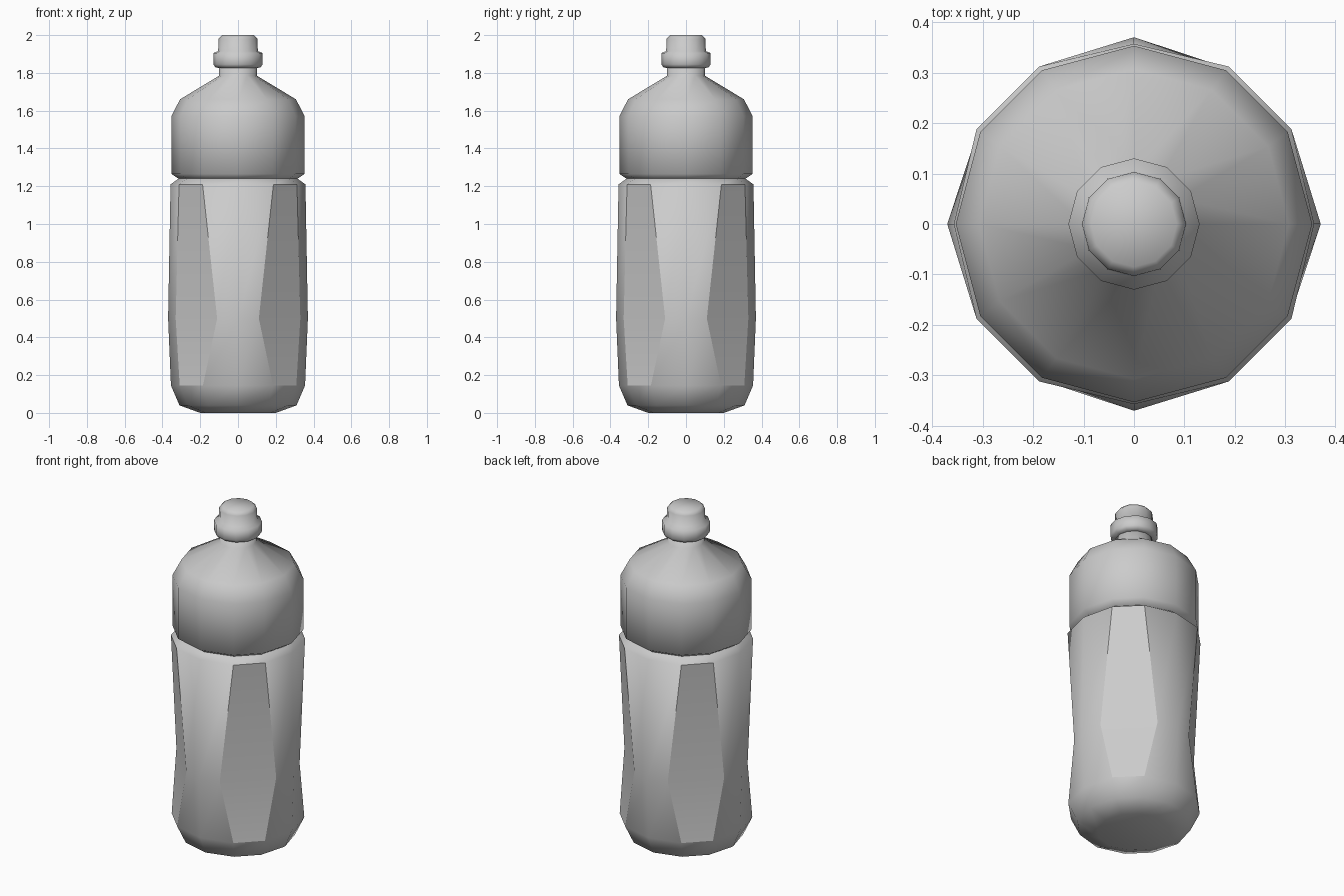
import bpy, bmesh, math

cube = bpy.data.objects.get("Cube")
if cube:
    bpy.data.objects.remove(cube, do_unlink=True)

# Single plastic colour
GREY = (0.6, 0.6, 0.6, 1)
plastic = bpy.data.materials.new("grey_plastic")
plastic.use_nodes = True
plastic.diffuse_color = GREY
plastic.node_tree.nodes["Principled BSDF"].inputs["Base Color"].default_value = GREY


def ring_angles(spread):
    """Twelve angles: four axis points, each with a neighbour either side."""
    return [math.radians(90 * q + a) for q in range(4) for a in (0, spread, 90 - spread)]


def lathe(name, profile, sharp_rule):
    """Skin 12-sided rings given as (z, axis radius, side radius, spread)."""
    bm = bmesh.new()
    rings = []
    for z, r_axis, r_side, spread in profile:
        ring = []
        for i, a in enumerate(ring_angles(spread)):
            r = r_axis if i % 3 == 0 else r_side
            ring.append(bm.verts.new((r * math.cos(a), r * math.sin(a), z)))
        rings.append(ring)
    for low, high in zip(rings, rings[1:]):
        for i in range(12):
            j = (i + 1) % 12
            bm.faces.new((low[i], low[j], high[j], high[i]))
    bm.faces.new(rings[0][::-1])
    bm.faces.new(rings[-1])
    for face in bm.faces:
        face.smooth = True
    for edge in bm.edges:
        edge.smooth = not sharp_rule(edge)
    mesh = bpy.data.meshes.new(name)
    bm.to_mesh(mesh)
    bm.free()
    mesh.materials.append(plastic)
    obj = bpy.data.objects.new(name, mesh)
    bpy.context.collection.objects.link(obj)
    return obj


PANEL_LOW, PANEL_HIGH, GROOVE = 0.145, 1.21, 1.24


def is_panel(face):
    """Diagonal grip panels between the two panel heights."""
    c = face.calc_center_median()
    return PANEL_LOW < c.z < PANEL_HIGH and abs(abs(c.x) - abs(c.y)) < 0.02


def body_sharp(edge):
    panels = [is_panel(f) for f in edge.link_faces]
    in_groove = all(abs(v.co.z - GROOVE) < 0.001 for v in edge.verts)
    return in_groove or any(panels) and not all(panels)


# Bottle body: rounded base, waisted grip panels, groove, shoulder and neck
lathe("bottle_body", [
    (0.0, 0.20, 0.20, 31),
    (0.04, 0.31, 0.31, 31),
    (PANEL_LOW, 0.355, 0.36, 31),
    (0.5, 0.37, 0.348, 18.5),
    (PANEL_HIGH, 0.357, 0.364, 31),
    (GROOVE, 0.315, 0.315, 31),
    (1.265, 0.353, 0.355, 31),
    (1.57, 0.353, 0.355, 31),
    (1.66, 0.307, 0.307, 30),
    (1.785, 0.10, 0.10, 30),
    (1.83, 0.10, 0.10, 30),
], body_sharp)

# Cap: wide collar with a narrower rounded spout
lathe("bottle_cap", [(z, r, r, 30) for z, r in (
    (1.825, 0.10), (1.83, 0.12), (1.845, 0.13), (1.905, 0.13),
    (1.915, 0.105), (1.98, 0.103), (2.0, 0.085))],
    lambda edge: False)
